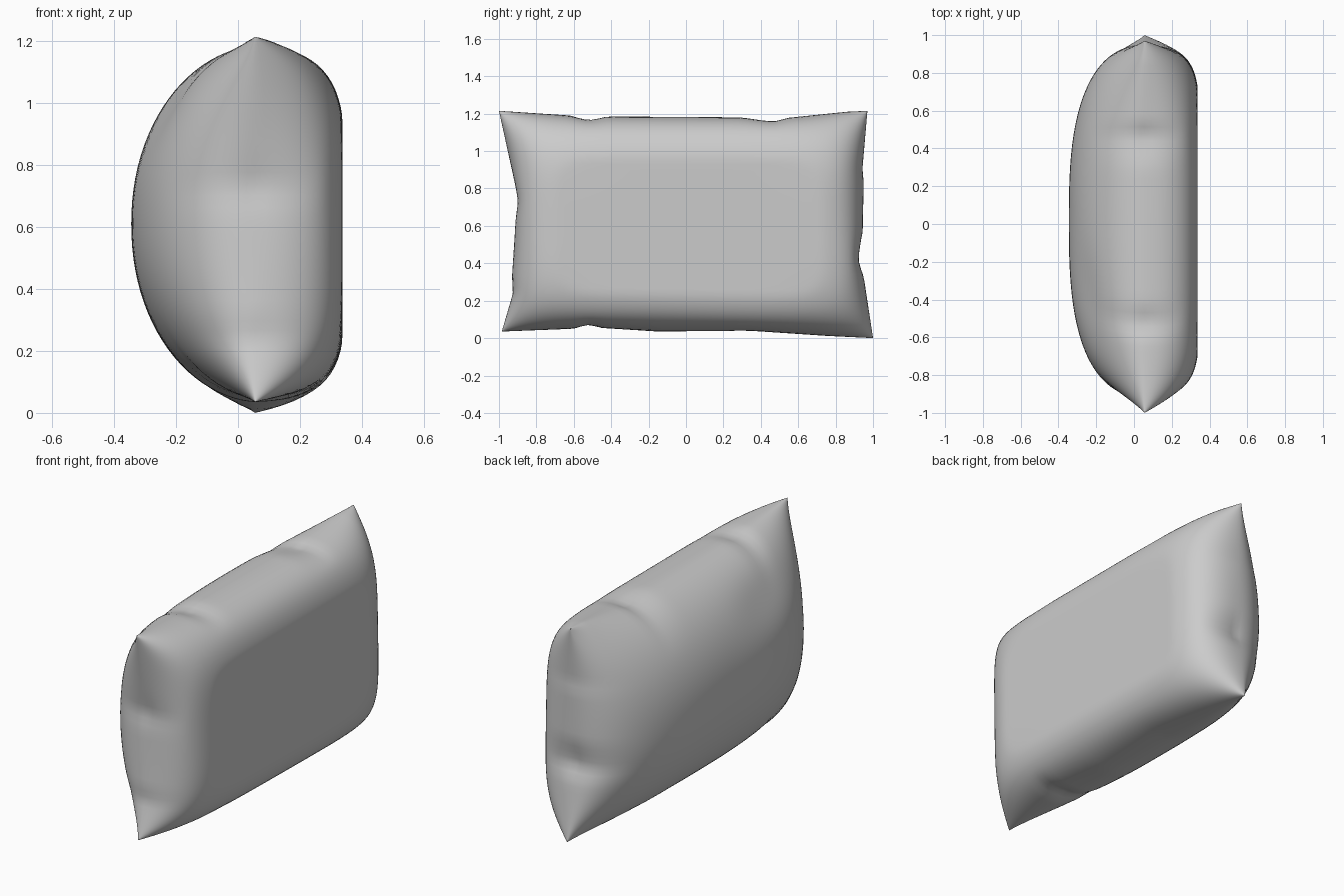
import bpy, bmesh, math
from mathutils import Vector

if "Cube" in bpy.data.objects:
    bpy.data.objects.remove(bpy.data.objects["Cube"])

# Seam outline seen from the side: (y, z) points along each edge
BOTTOM = [(-.985, .035), (-.6, .05), (-.52, .08), (-.46, .055), (-.15, .035),
          (.33, .04), (.75, .012), (1, 0)]
TOP = [(-1, 1.215), (-.62, 1.19), (-.52, 1.16), (-.42, 1.185), (.3, 1.18),
       (.47, 1.15), (.54, 1.177), (.86, 1.21), (.97, 1.215)]
LEFT = [(-.985, .035), (-.925, .24), (-.93, .33), (-.91, .64), (-.892, .73),
        (-.92, .85), (-1, 1.215)]
RIGHT = [(1, 0), (.95, .33), (.91, .42), (.945, .57), (.95, .84),
         (.943, .9), (.97, 1.215)]
SEAM_X = .055
NU, NV = 72, 48


def along(pts, t, axis):
    """Point at fraction t of an edge, measured along one axis."""
    a = pts[0][axis] + t * (pts[-1][axis] - pts[0][axis])
    for p, q in zip(pts, pts[1:]):
        if a <= q[axis] + 1e-9:
            k = (a - p[axis]) / (q[axis] - p[axis])
            return Vector(p).lerp(Vector(q), k)
    return Vector(pts[-1])


def bow(pts, t, dy, dz):
    """Same edge without its creases."""
    k = 1 - (2 * t - 1) ** 4
    return Vector(pts[0]).lerp(Vector(pts[-1]), t) + Vector((dy, dz)) * k


def outline_patch(s, t, full):
    """Fill the seam edges; creases fade as the fabric leaves the seam."""
    b = along(BOTTOM, s, 0).lerp(bow(BOTTOM, s, 0, .02), full)
    tp = along(TOP, s, 0).lerp(bow(TOP, s, 0, -.032), full)
    l = along(LEFT, t, 1).lerp(bow(LEFT, t, .07, 0), full)
    r = along(RIGHT, t, 1).lerp(bow(RIGHT, t, -.035, 0), full)
    low = Vector(BOTTOM[0]).lerp(Vector(BOTTOM[-1]), s)
    high = Vector(TOP[0]).lerp(Vector(TOP[-1]), s)
    return b.lerp(tp, t) + l.lerp(r, s) - low.lerp(high, t)


def bulge(w, p, q):
    return max(0, 1 - abs(w) ** p) ** q


def flat_side(u, v):
    return min(1, 1.04 * bulge(u, 9, .45) * bulge(v, 6 if v < 0 else 5, .43))


def round_side(u, v):
    sag = .075 * math.exp(-((u + .42) / .27) ** 2 - ((v - .66) / .25) ** 2)
    return bulge(u, 2.8, .44) * bulge(v, 2.1, .54) * (1 - sag)


# Pillow: two bulging panels joined at the seam, pinched at the corners
bm = bmesh.new()
for side, depth, flip in ((flat_side, .282, False), (round_side, -.4, True)):
    rows = []
    for j in range(NV + 1):
        v = math.sin(math.pi / 2 * (2 * j / NV - 1))
        row = []
        for i in range(NU + 1):
            u = math.sin(math.pi / 2 * (2 * i / NU - 1))
            h = side(u, v) * (1 - .5 * (u * v) ** 4)
            y, z = outline_patch((u + 1) / 2, (v + 1) / 2, min(1, 1.3 * h))
            row.append(bm.verts.new((SEAM_X + depth * h, y, z)))
        rows.append(row)
    for j in range(NV):
        for i in range(NU):
            f = [rows[j][i], rows[j][i + 1], rows[j + 1][i + 1], rows[j + 1][i]]
            bm.faces.new(f[::-1] if flip else f)
bmesh.ops.remove_doubles(bm, verts=bm.verts, dist=1e-4)

# Soften the fabric creases slightly
bmesh.ops.smooth_vert(bm, verts=[w for w in bm.verts if abs(w.co.x - SEAM_X) > .001],
                      factor=.4, use_axis_x=True, use_axis_y=True, use_axis_z=True)
bmesh.ops.recalc_face_normals(bm, faces=bm.faces)
for f in bm.faces:
    f.smooth = True
mesh = bpy.data.meshes.new("pillow")
bm.to_mesh(mesh)
bm.free()
pillow = bpy.data.objects.new("pillow", mesh)
bpy.context.collection.objects.link(pillow)
